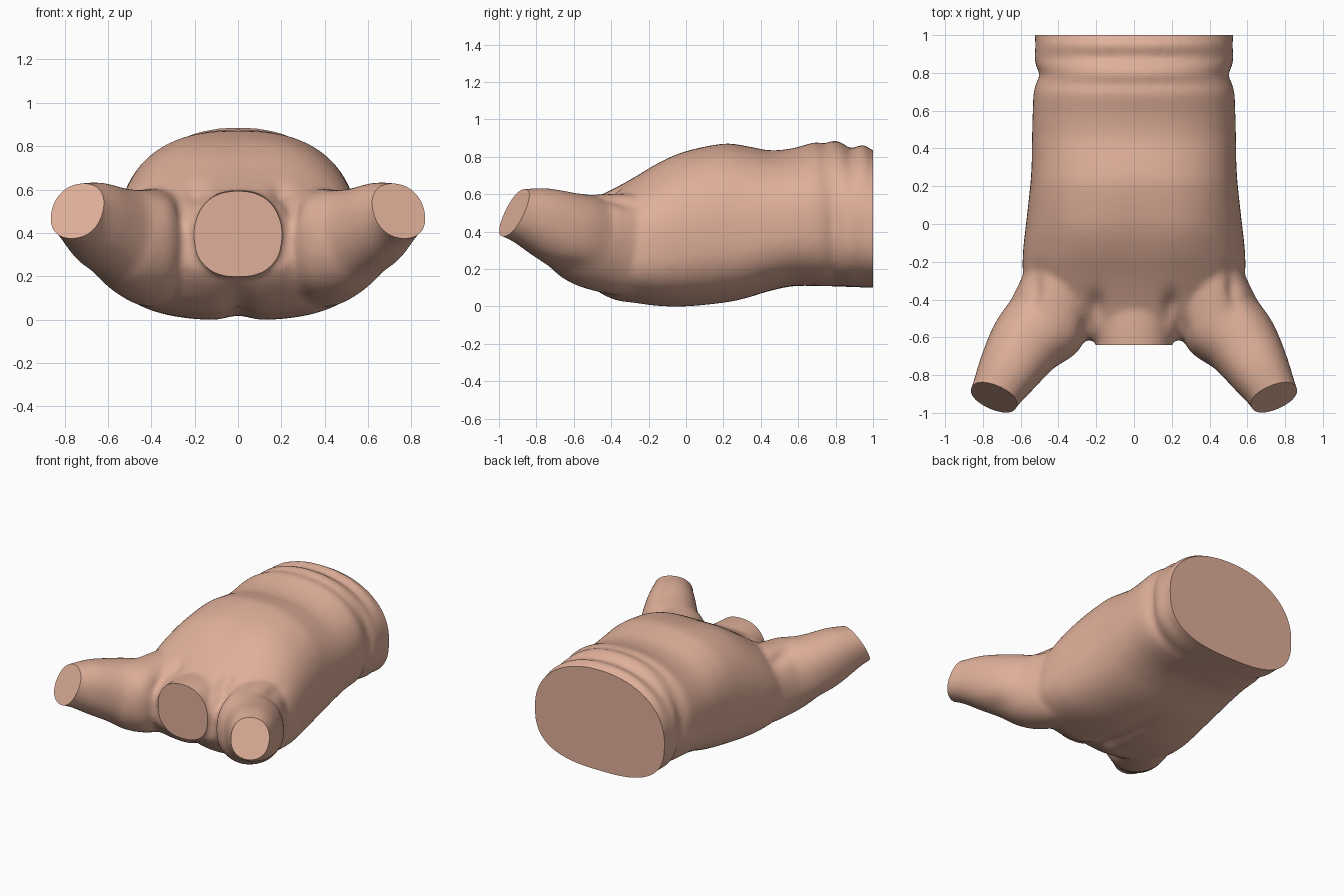
import bpy, bmesh, math
from mathutils import Vector

if "Cube" in bpy.data.objects:
    bpy.data.objects.remove(bpy.data.objects["Cube"])

skin = bpy.data.materials.new("warm skin")
skin.diffuse_color = (0.74, 0.43, 0.32, 1)
skin.use_nodes = True
skin.node_tree.nodes["Principled BSDF"].inputs["Base Color"].default_value = skin.diffuse_color


def spline(keys, steps=6):
    """Catmull-Rom interpolation through rows of numbers."""
    out, n = [], len(keys)
    for i in range(n - 1):
        a, b, c, d = (keys[max(0, min(n - 1, i + k))] for k in (-1, 0, 1, 2))
        for s in range(steps):
            t = s / steps
            out.append([0.5 * (2*q + (r-p)*t + (2*p-5*q+4*r-s4)*t*t + (3*q-p-3*r+s4)*t**3)
                        for p, q, r, s4 in zip(a, b, c, d)])
    out.append(list(keys[-1]))
    return out


def power(v, n):
    return math.copysign(abs(v) ** (2 / n), v)


def loft(bm, rings):
    """Skin closed rings of points and cap both ends."""
    rows = [[bm.verts.new(p) for p in r] for r in rings]
    m = len(rows[0])
    for a, b in zip(rows, rows[1:]):
        for i in range(m):
            bm.faces.new((a[i], a[(i+1) % m], b[(i+1) % m], b[i]))
    bm.faces.new(rows[0][::-1])
    bm.faces.new(rows[-1])


N = 64
ANG = [2 * math.pi * i / N for i in range(N)]
bm = bmesh.new()

# Trunk: y, half width, bottom, top
trunk = [(-0.62, 0.26, 0.22, 0.50), (-0.57, 0.36, 0.16, 0.54), (-0.48, 0.46, 0.085, 0.585),
         (-0.38, 0.54, 0.035, 0.635), (-0.28, 0.585, 0.02, 0.69), (-0.15, 0.588, 0.003, 0.765),
         (0.0, 0.572, 0.0, 0.83), (0.2, 0.55, 0.02, 0.872), (0.32, 0.542, 0.045, 0.86),
         (0.45, 0.54, 0.085, 0.837), (0.57, 0.537, 0.11, 0.848), (0.69, 0.532, 0.112, 0.880),
         (0.74, 0.520, 0.11, 0.872), (0.79, 0.500, 0.11, 0.890), (0.84, 0.520, 0.108, 0.874),
         (0.88, 0.526, 0.106, 0.846), (0.95, 0.522, 0.104, 0.868), (1.0, 0.526, 0.102, 0.835),
         (1.08, 0.526, 0.102, 0.83)]
rings = []
for y, w, lo, hi in spline(trunk):
    mid = lo + (0.46 - 0.06 * max(0, min(1, (0.4 - y) / 0.5))) * (hi - lo)
    n_top = 2.4 - 0.25 * max(0, min(1, (y - 0.2) / 0.6))
    ring = []
    for t in ANG:
        up = math.sin(t) >= 0
        n = n_top if up else 2.8
        ring.append((w * power(math.cos(t), n), y,
                     mid + (hi - mid if up else mid - lo) * power(math.sin(t), n)))
    rings.append(ring)
loft(bm, rings)

# Neck: y, radius, centre height
neck = [(-0.75, 0.196, 0.396), (-0.64, 0.199, 0.396), (-0.55, 0.206, 0.393),
        (-0.42, 0.208, 0.393), (-0.25, 0.2, 0.41)]
loft(bm, [[(r * power(math.cos(t), 2.3), y, z + r * power(math.sin(t), 2.3)) for t in ANG]
          for y, r, z in spline(neck)])

# Arms: x, y, z, radius across, radius in height
arm = [(0.80, -1.06, 0.53, 0.124, 0.125), (0.743, -0.92, 0.497, 0.130, 0.136),
       (0.665, -0.78, 0.460, 0.165, 0.180), (0.565, -0.625, 0.400, 0.200, 0.215),
       (0.445, -0.49, 0.35, 0.225, 0.255), (0.375, -0.27, 0.33, 0.20, 0.27),
       (0.34, 0.0, 0.34, 0.14, 0.20)]
path = spline(arm)
for side in (1, -1):
    rings = []
    for i, (x, y, z, rx, rz) in enumerate(path):
        a, b = path[max(0, i-1)], path[min(len(path)-1, i+1)]
        d = (Vector(a[:3]) - Vector(b[:3])).normalized()
        across = d.cross(Vector((0, 0, 1))).normalized()
        high = across.cross(d)
        ring = []
        for t in ANG:
            p = Vector((x, y, z)) + across*rx*power(math.cos(t), 2.2) + high*rz*power(math.sin(t), 2.2)
            ring.append((p.x * side, p.y, p.z))
        rings.append(ring)
    loft(bm, rings)
bmesh.ops.recalc_face_normals(bm, faces=bm.faces)

# Merge the parts into one smooth skin
mesh = bpy.data.meshes.new("torso")
bm.to_mesh(mesh)
bm.free()
body = bpy.data.objects.new("torso", mesh)
bpy.context.collection.objects.link(body)
rm = body.modifiers.new("merge", 'REMESH')
rm.mode = 'VOXEL'
rm.voxel_size = 0.014
sm = body.modifiers.new("soften", 'SMOOTH')
sm.factor, sm.iterations = 0.5, 14
dg = bpy.context.evaluated_depsgraph_get()
mesh = bpy.data.meshes.new_from_object(body.evaluated_get(dg))
body.modifiers.clear()
body.data = mesh

bm = bmesh.new()
bm.from_mesh(mesh)


def bump(v, x, y, z, sx, sy, sz):
    return math.exp(-((abs(v.x)-x)/sx)**2 - ((v.y-y)/sy)**2 - ((v.z-z)/sz)**2)


# Anatomy: spine groove, chest and rib forms, armpit folds, neck root hollow
bm.normal_update()
moves = []
for v in bm.verts:
    c = v.co
    h = -0.035 * bump(c, 0, -0.3, 0.03, 0.07, 0.4, 0.12)
    h += 0.012 * bump(c, 0.25, -0.05, 0.75, 0.18, 0.2, 0.2)
    h -= 0.025 * bump(c, 0.53, -0.33, 0.60, 0.04, 0.10, 0.09)
    h -= 0.030 * bump(c, 0.245, -0.54, 0.42, 0.035, 0.07, 0.16)
    h -= 0.030 * bump(c, 0.20, -0.44, 0.58, 0.05, 0.09, 0.09)
    h += 0.015 * bump(c, 0.33, -0.60, 0.35, 0.04, 0.08, 0.18)
    h -= 0.012 * bump(c, 0.66, -0.62, 0.22, 0.08, 0.12, 0.07)
    moves.append(v.normal * h)
for v, m in zip(bm.verts, moves):
    v.co += m


def slice_flat(point, normal, keep=lambda f: True):
    """Cut away everything past a plane and close it with a flat cap."""
    faces = [f for f in bm.faces if keep(f.calc_center_median())]
    edges = {e for f in faces for e in f.edges}
    verts = {v for f in faces for v in f.verts}
    bmesh.ops.bisect_plane(bm, geom=list(verts) + list(edges) + faces, plane_co=point,
                           plane_no=normal, clear_outer=True)
    bmesh.ops.holes_fill(bm, edges=[e for e in bm.edges if e.is_boundary], sides=0)


# Flat ends at waist, neck and arms
slice_flat((0, 1, 0), (0, 1, 0))
slice_flat((0, -0.64, 0), (0, -1, 0), lambda c: abs(c.x) < 0.27 and c.y < -0.5)
for s in (1, -1):
    slice_flat((0.743 * s, -0.92, 0.497), (0.45 * s, -1, 0.55))

# Rest on the ground
low = min(v.co.z for v in bm.verts)
for v in bm.verts:
    v.co.z -= low
bmesh.ops.recalc_face_normals(bm, faces=bm.faces)
bm.to_mesh(mesh)
bm.free()

mesh.materials.clear()
mesh.materials.append(skin)
bpy.context.view_layer.objects.active = body
body.select_set(True)
bpy.ops.object.shade_smooth_by_angle(angle=math.radians(40))
